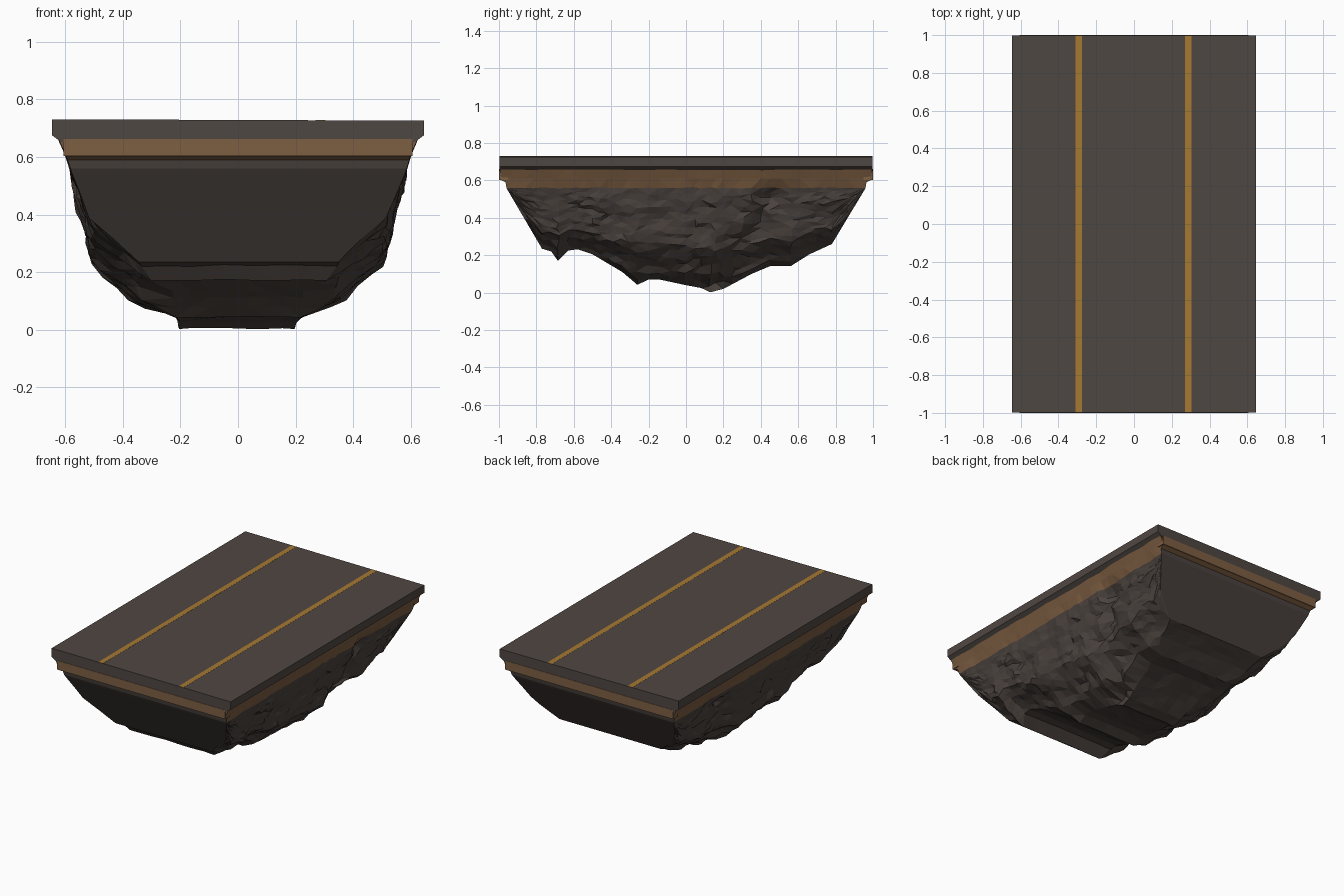
import bpy, bmesh, random
from mathutils import Vector, noise

if "Cube" in bpy.data.objects:
    bpy.data.objects.remove(bpy.data.objects["Cube"])

random.seed(4)


def srgb(name, r, g, b):
    lin = [((c / 255 + 0.055) / 1.055) ** 2.4 for c in (r, g, b)]
    m = bpy.data.materials.new(name)
    m.diffuse_color = (*lin, 1)
    m.use_nodes = True
    m.node_tree.nodes["Principled BSDF"].inputs["Base Color"].default_value = m.diffuse_color
    return m


ASPHALT = srgb("asphalt grey brown", 79, 71, 66)
ROCK = srgb("dark rock", 74, 66, 62)
EARTH = srgb("brown earth", 125, 94, 66)
PAINT = srgb("ochre paint", 166, 121, 50)


def make_object(name, bm, *mats):
    bmesh.ops.recalc_face_normals(bm, faces=bm.faces)
    me = bpy.data.meshes.new(name)
    bm.to_mesh(me)
    bm.free()
    ob = bpy.data.objects.new(name, me)
    for m in mats:
        me.materials.append(m)
    bpy.context.collection.objects.link(ob)
    return ob


def box(name, x0, x1, y0, y1, z0, z1, mat):
    bm = bmesh.new()
    bmesh.ops.create_cube(bm, size=1)
    for v in bm.verts:
        v.co = ((x0 + x1) / 2 + v.co.x * (x1 - x0),
                (y0 + y1) / 2 + v.co.y * (y1 - y0),
                (z0 + z1) / 2 + v.co.z * (z1 - z0))
    return make_object(name, bm, mat)


def lerp(table, t):
    """Piecewise linear lookup in a list of (key, value) pairs."""
    for (a, va), (b, vb) in zip(table, table[1:]):
        if t <= b:
            return va + (vb - va) * max(0, (t - a) / (b - a))
    return table[-1][1]


# Road slab: extruded profile with chamfered long edges
bm = bmesh.new()
section = [(0.646, 0.726), (0.646, 0.675), (0.612, 0.65),
           (-0.612, 0.65), (-0.646, 0.675), (-0.646, 0.731)]
face = bm.faces.new([bm.verts.new((x, -0.998, z)) for x, z in section])
ext = bmesh.ops.extrude_face_region(bm, geom=[face])
for v in ext["geom"]:
    if isinstance(v, bmesh.types.BMVert):
        v.co.y = 0.998
make_object("road_slab", bm, ASPHALT)

# Two painted lines, barely above the slab
for side, label in ((-1, "left"), (1, "right")):
    cx = side * 0.29 - 0.003
    top = 0.7285 - side * 0.0012
    box(label + "_painted_line", cx - 0.017, cx + 0.017, -0.997, 0.997, top - 0.004, top + 0.0007, PAINT)

# Ground under the road: underside height along y, half width by height
under = [(-0.993, 0.605), (-0.965, 0.59), (-0.96, 0.56), (-0.95, 0.542), (-0.77, 0.235),
         (-0.72, 0.22), (-0.685, 0.17), (-0.63, 0.225), (-0.58, 0.232), (-0.5, 0.205),
         (-0.34, 0.11), (-0.26, 0.042), (-0.2, 0.07), (-0.14, 0.07), (0.0, 0.04),
         (0.08, 0.025), (0.13, 0.002), (0.2, 0.02), (0.35, 0.1), (0.45, 0.142),
         (0.56, 0.142), (0.66, 0.205), (0.78, 0.26), (0.95, 0.542), (0.96, 0.56),
         (0.965, 0.59), (0.993, 0.605)]
width = [(0.0, 0.205), (0.04, 0.225), (0.055, 0.33), (0.1, 0.365), (0.17, 0.45), (0.22, 0.505),
         (0.3, 0.525), (0.45, 0.562), (0.57, 0.582), (0.61, 0.597), (0.665, 0.62)]
ROWS = 15

# Stations along y: the profile points with extra ones between
stations = []
for (a, za), (b, zb) in zip(under, under[1:]):
    n = max(1, round((b - a) / 0.045))
    for i in range(n):
        t = i / n
        stations.append((a + (b - a) * t, za + (zb - za) * t))
stations.append(under[-1])
spans = [0.75, 0.45, 0.15]


def half_width(z, zb):
    """Width at a height; sections get rounder where the ground is shallow."""
    deep = 0.56 - zb
    if deep <= 0 or z >= 0.56:
        return lerp(width, z)
    full = 0.56 - (0.56 - z) * 0.56 / deep
    return lerp(width, z + (full - z) * 0.7 * min(1, deep / 0.33))


def side_point(s, y, z, zb):
    """A point of the broken side wall, eroded inward below the earth layer."""
    p = Vector((s * 3.1, y, z))
    depth = min(1, max(0, (0.6 - z) / 0.1)) * min(1, (1 - abs(y)) / 0.15)
    depth *= 0.3 + 0.7 * min(1, (z - zb) / 0.06)
    cleft = max(0, 1 - abs(y - 0.15 - 0.6 * z) / 0.18)
    rough = abs(noise.noise(p * 5)) * 0.025 + noise.noise(p * 11) * 0.016
    rough += random.uniform(-0.004, 0.006) + cleft * 0.03 * (1 + 1.8 * noise.noise(p * 12))
    x = half_width(z, zb) + 0.005 - rough * depth + noise.noise(p * 8) * 0.005
    jz = max(0, 0.56 - zb) / ROWS * 0.35 * depth
    return (s * x, y + random.uniform(-0.011, 0.011) * depth,
            z + random.uniform(-jz, jz))


bm = bmesh.new()
rings = []
for y, zb in stations:
    deep = max(0, 0.56 - zb)
    zs = [0.665, max(0.61, zb)] + [max(0.56, zb) - deep * i / ROWS for i in range(ROWS + 1)]

    def wall(s):
        done, out = {}, []
        for z in zs:
            if z not in done:
                done[z] = bm.verts.new(side_point(s, y, z, zb))
            out.append(done[z])
        out[-1].co.y, out[-1].co.z = y, zb
        return out

    left, right = wall(-1), wall(1)
    w = half_width(zb, zb)
    rough = 0.006 if abs(y) < 0.76 else 0
    mid = [bm.verts.new((w * f, y, zb + random.uniform(0, rough)))
           for f in [-q for q in spans] + spans[::-1]]
    rings.append(left + mid + right[::-1])

for r0, r1 in zip(rings, rings[1:]):
    for i in range(len(r0) - 1):
        quad = list(dict.fromkeys((r0[i], r0[i + 1], r1[i + 1], r1[i])))
        if len(quad) > 2:
            bm.faces.new(quad)
for ring in (rings[0], rings[-1]):
    bm.faces.new(list(dict.fromkeys(ring)))
bmesh.ops.triangulate(bm, faces=[f for f in bm.faces if len(f.verts) == 4])
# Close the hidden top edge under the slab
bmesh.ops.holes_fill(bm, edges=[e for e in bm.edges if e.is_boundary], sides=0)
# Earth layer above, rock below
bm.normal_update()
for f in bm.faces:
    limit = 0.585 if abs(f.normal.y) > 0.7 else 0.573
    f.material_index = 1 if f.calc_center_median().z > limit else 0
make_object("rocky_ground", bm, ROCK, EARTH)

# Earth band at both ends, just proud of the slab
for s, label in ((-1, "front"), (1, "back")):
    y0, y1 = sorted((s * 0.95, s))
    box(label + "_earth_band", -0.606, 0.606, y0, y1, 0.603, 0.662, EARTH)
